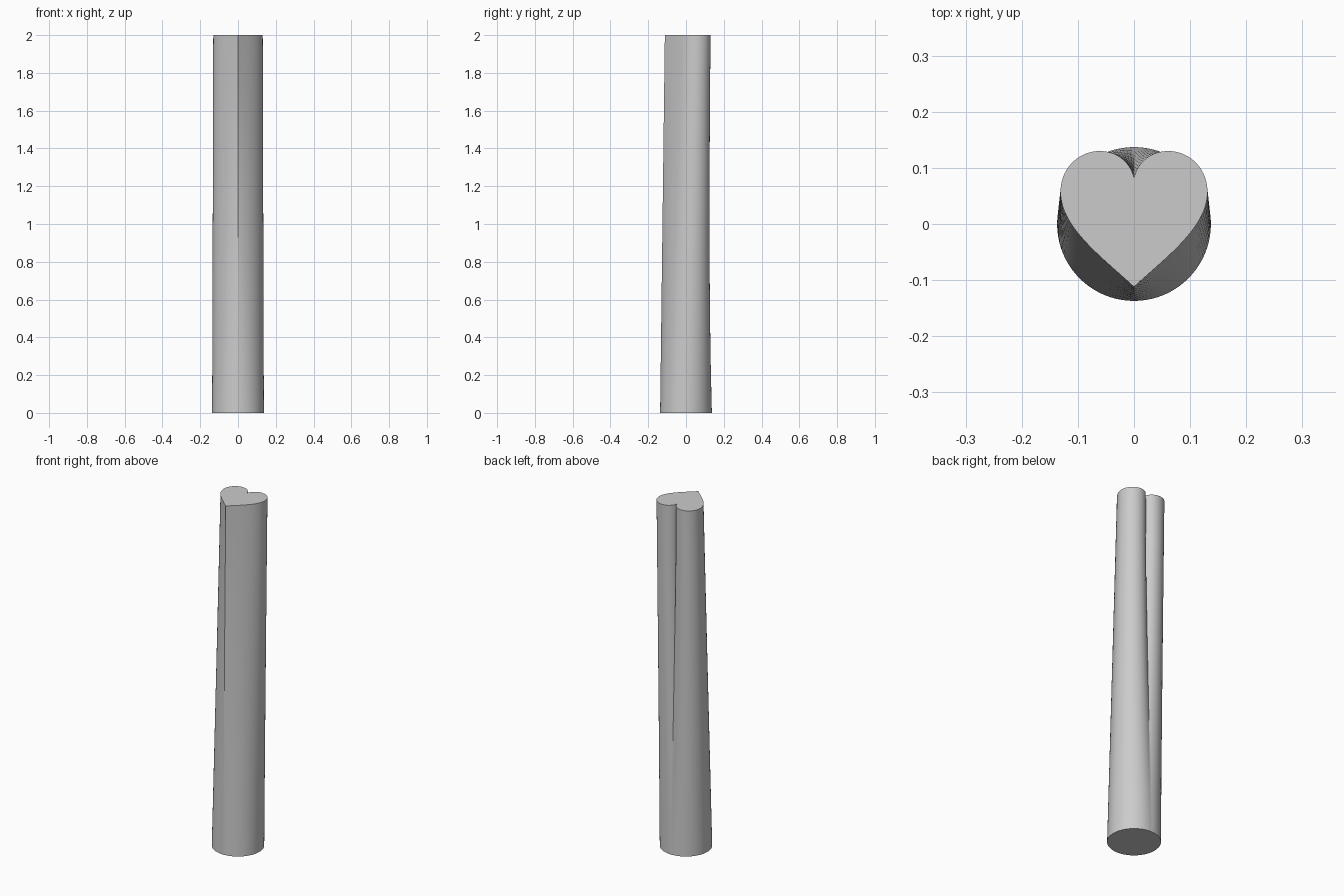
import bpy, bmesh, math
from mathutils import Vector
from mathutils.geometry import interpolate_bezier

if "Cube" in bpy.data.objects:
    bpy.data.objects.remove(bpy.data.objects["Cube"])

HEIGHT, RADIUS, HALF, LEVELS = 2.0, 0.137, 64, 8

# Right half of the heart: notch, lobe top, widest side, tip
spans = [
    [(0, .082), (.006, .110), (.030, .130), (.061, .130)],
    [(.061, .130), (.100, .130), (.131, .098), (.131, .057)],
    [(.131, .057), (.131, -.005), (.060, -.057), (0, -.112)],
]
dense = []
for s in spans:
    pts = interpolate_bezier(*[Vector((x, y, 0)) for x, y in s], 100)
    dense += pts if not dense else pts[1:]


def resample(points, n):
    """n + 1 points evenly spaced along a polyline."""
    dist = [0.0]
    for a, b in zip(points, points[1:]):
        dist.append(dist[-1] + (b - a).length)
    out, j = [], 0
    for i in range(n + 1):
        d = dist[-1] * i / n
        while j < len(points) - 2 and dist[j + 1] < d:
            j += 1
        out.append(points[j].lerp(points[j + 1], (d - dist[j]) / (dist[j + 1] - dist[j])))
    return out


right = resample(dense, HALF)
heart = right + [Vector((-p.x, p.y, 0)) for p in right[-2:0:-1]]
n = len(heart)
circle = [Vector((RADIUS * math.sin(math.tau * i / n), RADIUS * math.cos(math.tau * i / n), 0))
          for i in range(n)]

# Column lofted from a round foot to a heart-shaped top
bm = bmesh.new()
rings = []
for k in range(LEVELS + 1):
    t = k / LEVELS
    rings.append([bm.verts.new(c.lerp(h, t) + Vector((0, 0, HEIGHT * t)))
                  for c, h in zip(circle, heart)])
for lo, hi in zip(rings, rings[1:]):
    for i in range(n):
        j = (i + 1) % n
        bm.faces.new((lo[i], hi[i], hi[j], lo[j]))

# End caps
bm.faces.new(rings[0])
bm.faces.new(rings[-1][::-1])
bmesh.ops.recalc_face_normals(bm, faces=bm.faces)

mesh = bpy.data.meshes.new("heart_column")
bm.to_mesh(mesh)
bm.free()
column = bpy.data.objects.new("heart_column", mesh)
bpy.context.collection.objects.link(column)
bpy.context.view_layer.objects.active = column
column.select_set(True)
bpy.ops.object.shade_smooth_by_angle(angle=math.radians(30))
